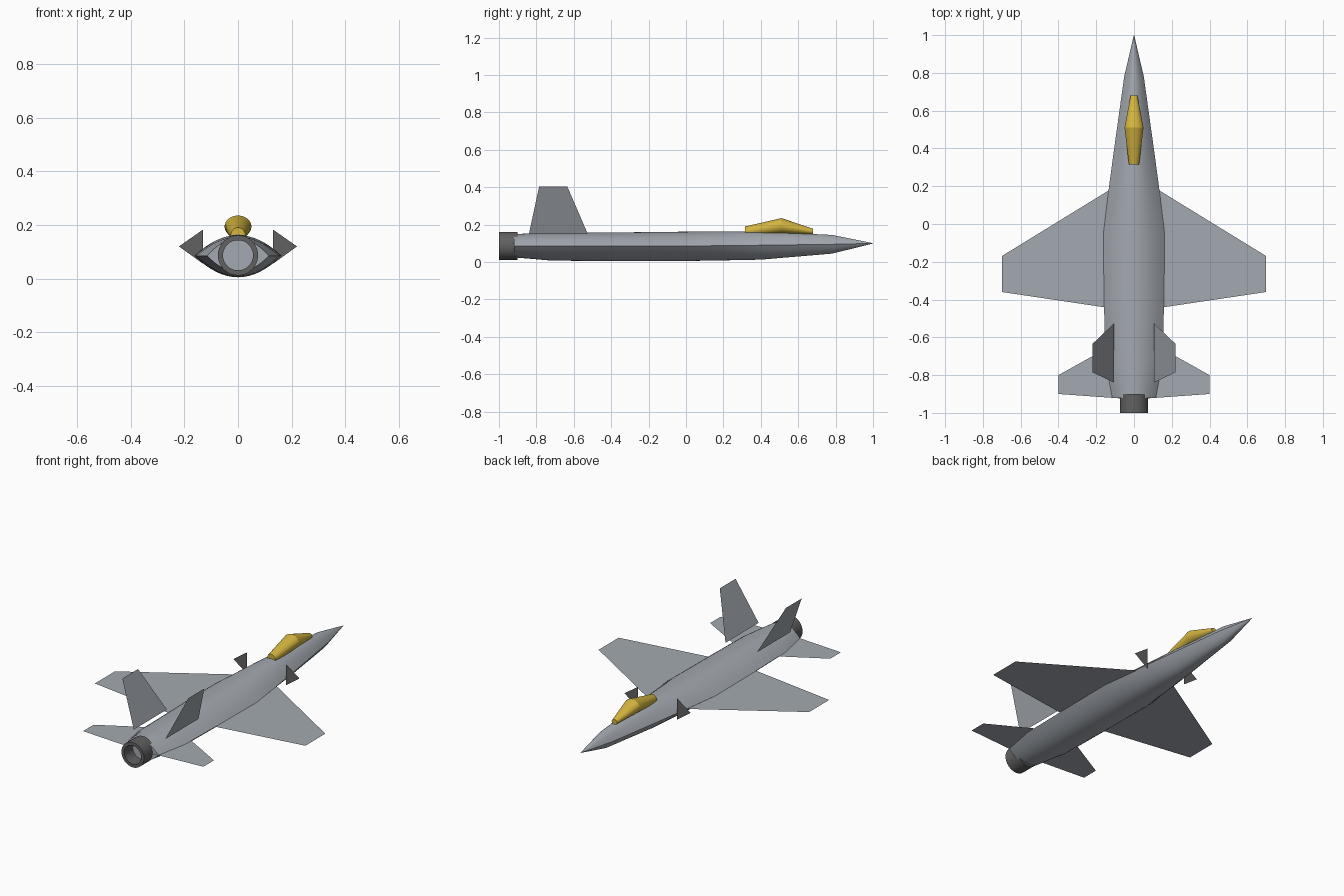
import bpy, bmesh, math
from mathutils import Vector

cube = bpy.data.objects.get("Cube")
if cube:
    bpy.data.objects.remove(cube, do_unlink=True)


def material(name, rgb):
    m = bpy.data.materials.new(name)
    m.use_nodes = True
    m.diffuse_color = (*rgb, 1)
    m.node_tree.nodes["Principled BSDF"].inputs["Base Color"].default_value = (*rgb, 1)
    return m


GREY = material("light grey", (0.37, 0.40, 0.44))
DARK = material("dark grey", (0.12, 0.12, 0.12))
YELLOW = material("canopy yellow", (0.66, 0.46, 0.05))
MID = 0.085


def finish(bm, name, mat, smooth=None):
    mesh = bpy.data.meshes.new(name)
    bm.to_mesh(mesh)
    bm.free()
    mesh.materials.append(mat)
    obj = bpy.data.objects.new(name, mesh)
    bpy.context.collection.objects.link(obj)
    if smooth:
        bpy.ops.object.select_all(action="DESELECT")
        obj.select_set(True)
        bpy.context.view_layer.objects.active = obj
        bpy.ops.object.shade_smooth_by_angle(angle=math.radians(smooth))
    return obj


def loft(name, rings, mat, smooth, closed=False):
    """Skin a list of point rings, either capped or joined end to start."""
    bm = bmesh.new()
    loops = [[bm.verts.new(p) for p in ring] for ring in rings]
    pairs = list(zip(loops, loops[1:]))
    if closed:
        pairs.append((loops[-1], loops[0]))
    else:
        bm.faces.new(loops[0])
        bm.faces.new(loops[-1])
    for a, b in pairs:
        for i in range(len(a)):
            j = (i + 1) % len(a)
            bm.faces.new((a[i], a[j], b[j], b[i]))
    bmesh.ops.recalc_face_normals(bm, faces=bm.faces)
    return finish(bm, name, mat, smooth)


def ellipse(y, z, rx, rz, n=32):
    angles = [2 * math.pi * i / n for i in range(n)]
    return [Vector((rx * math.cos(a), y, z + rz * math.sin(a))) for a in angles]


def lens(y, w, top, mid, bottom, n=16):
    """Eye-shaped section: two parabolic arcs meeting at sharp side edges."""
    ring = []
    for i in range(2 * n):
        t = 1 - 2 * (i % n) / n
        side, peak = (1, top) if i < n else (-1, bottom)
        ring.append(Vector((side * t * w, y, mid + (peak - mid) * (1 - t * t))))
    return ring


def plate(name, points, mat):
    """Thin flat sheet, mirrored to the other side."""
    bm = bmesh.new()
    bm.faces.new([bm.verts.new(p) for p in points])
    obj = finish(bm, name, mat)
    mirror = obj.modifiers.new("Mirror", "MIRROR")
    mirror.use_mirror_merge = False
    return obj


# Fuselage: y, half width, top, middle, bottom
stations = [
    (1.0, 0.001, 0.101, 0.10, 0.099),
    (0.78, 0.052, 0.145, 0.095, 0.045),
    (0.40, 0.105, 0.163, 0.09, 0.013),
    (0.20, 0.132, 0.164, 0.088, 0.009),
    (-0.05, 0.162, 0.162, MID, 0.005),
    (-0.40, 0.159, 0.158, MID, 0.005),
    (-0.72, 0.153, 0.156, MID, 0.008),
    (-0.92, 0.115, 0.150, MID, 0.025),
]
loft("fuselage", [lens(*s) for s in stations], GREY, 30)

# Canopy
loft("canopy", [ellipse(0.68, 0.163, 0.018, 0.015),
                ellipse(0.51, 0.194, 0.05, 0.041),
                ellipse(0.315, 0.163, 0.027, 0.027)], YELLOW, 20)

# Engine nozzle: open tube
loft("engine_nozzle", [ellipse(y, MID + 0.002, r, r) for y, r in
                       ((-0.9, 0.075), (-1, 0.075), (-1, 0.056), (-0.9, 0.056))],
     DARK, 30, closed=True)

# Wings and tailplanes
plate("wings", [(0, 0.26, MID), (0, -0.464, MID),
                (0.7, -0.36, MID), (0.7, -0.17, MID)], GREY)
plate("tailplanes", [(0.05, -0.605, MID), (0.05, -0.925, MID),
                     (0.4, -0.9, MID), (0.4, -0.8, MID)], GREY)

# Outward-leaning fins
plate("tail_fins", [(0.105, -0.525, 0.15), (0.22, -0.635, 0.405),
                    (0.22, -0.785, 0.405), (0.105, -0.84, 0.15)], GREY)

# Upright triangular intake plates beside the cockpit
plate("intake_plates", [(0.13, 0.27, 0.055), (0.22, 0.27, 0.12),
                        (0.13, 0.27, 0.183)], DARK)
